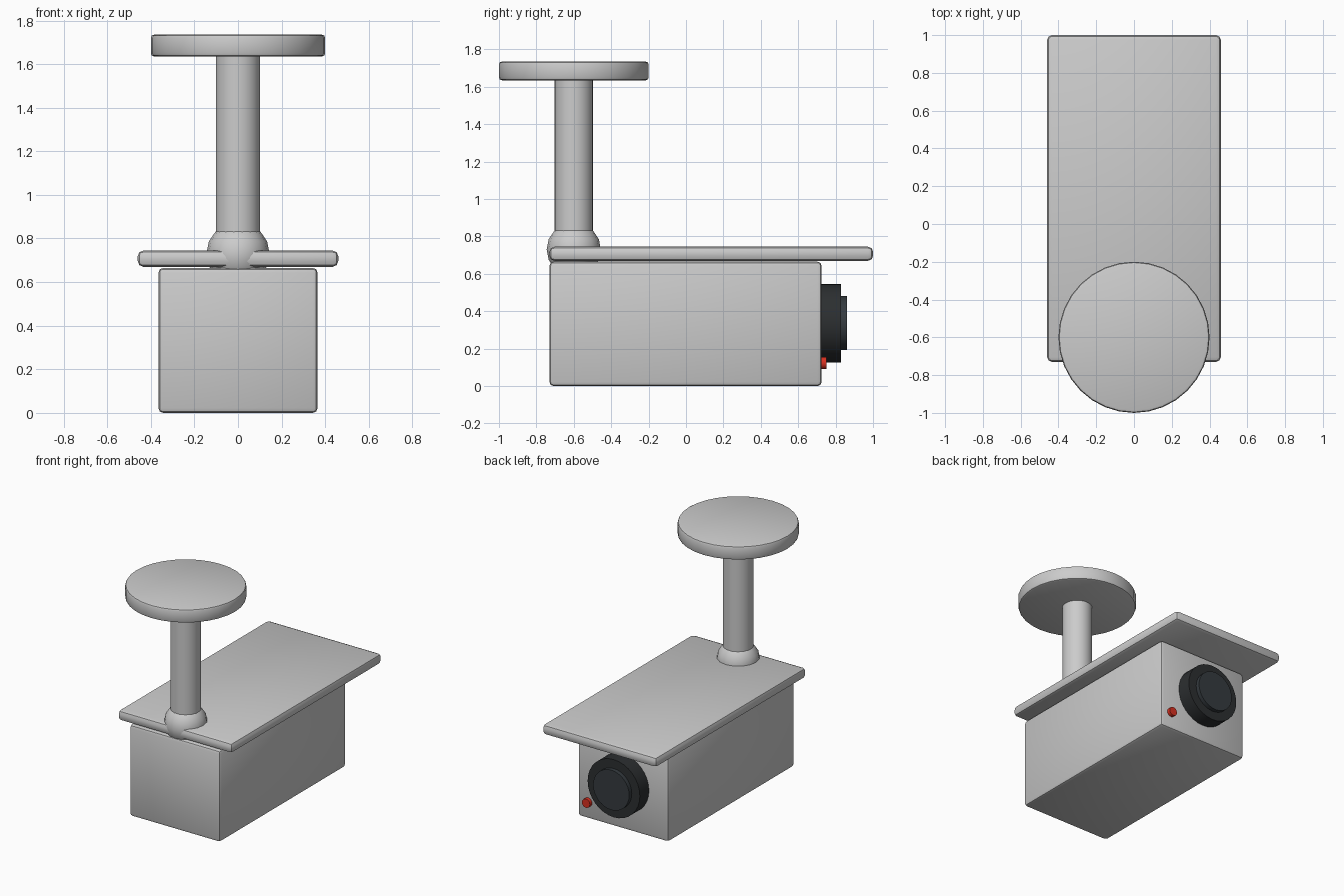
import bpy, math

if "Cube" in bpy.data.objects:
    bpy.data.objects.remove(bpy.data.objects["Cube"])


def finish(ob, name, bevel=0, segments=2, mat=None):
    ob.name = name
    bpy.ops.object.transform_apply(location=False, rotation=True, scale=True)
    if bevel:
        m = ob.modifiers.new("Bevel", 'BEVEL')
        m.width, m.segments = bevel, segments
        m.limit_method, m.angle_limit = 'ANGLE', math.radians(40)
        bpy.ops.object.modifier_apply(modifier=m.name)
    bpy.ops.object.shade_smooth_by_angle(angle=math.radians(30))
    if mat:
        ob.data.materials.append(mat)
    return ob


def box(name, lo, hi, bevel, segments=2):
    bpy.ops.mesh.primitive_cube_add(size=1, location=[(a + b) / 2 for a, b in zip(lo, hi)])
    ob = bpy.context.object
    ob.scale = [b - a for a, b in zip(lo, hi)]
    return finish(ob, name, bevel, segments)


def cylinder(name, radius, start, end, bevel=0, mat=None, sides=32):
    # Runs along z, or along y when the two ends differ in y
    along_y = start[1] != end[1]
    depth = abs(end[1] - start[1]) if along_y else abs(end[2] - start[2])
    bpy.ops.mesh.primitive_cylinder_add(
        vertices=sides, radius=radius, depth=depth,
        location=[(a + b) / 2 for a, b in zip(start, end)],
        rotation=(math.pi / 2 if along_y else 0, 0, 0))
    return finish(bpy.context.object, name, bevel, 2, mat)


def colour(name, rgb):
    m = bpy.data.materials.new(name)
    m.diffuse_color = (*rgb, 1)
    m.use_nodes = True
    m.node_tree.nodes["Principled BSDF"].inputs["Base Color"].default_value = m.diffuse_color
    return m


black = colour("lens_black", (0.025, 0.028, 0.03))
glass = colour("lens_glass", (0.035, 0.043, 0.05))
red = colour("light_red", (0.7, 0.03, 0.015))

# Housing and sun shield
box("camera_body", (-0.365, -0.73, 0), (0.365, 0.725, 0.665), 0.022)
box("sun_shield", (-0.46, -0.73, 0.67), (0.46, 1.0, 0.745), 0.026)

# Ceiling mount: plate, pole and ball joint
cylinder("ceiling_plate", 0.4, (0, -0.6, 1.635), (0, -0.6, 1.735), 0.015)
cylinder("mount_pole", 0.102, (0, -0.6, 0.72), (0, -0.6, 1.65))
bpy.ops.mesh.primitive_uv_sphere_add(segments=16, ring_count=8, radius=0.145,
                                     location=(0, -0.6, 0.73))
finish(bpy.context.object, "ball_joint")

# Lens and status light
cylinder("lens_barrel", 0.21, (0, 0.70, 0.337), (0, 0.83, 0.337), mat=black)
cylinder("lens_front", 0.145, (0, 0.80, 0.337), (0, 0.86, 0.337), mat=glass)
cylinder("status_light", 0.032, (0.28, 0.70, 0.123), (0.28, 0.75, 0.123), mat=red, sides=16)
